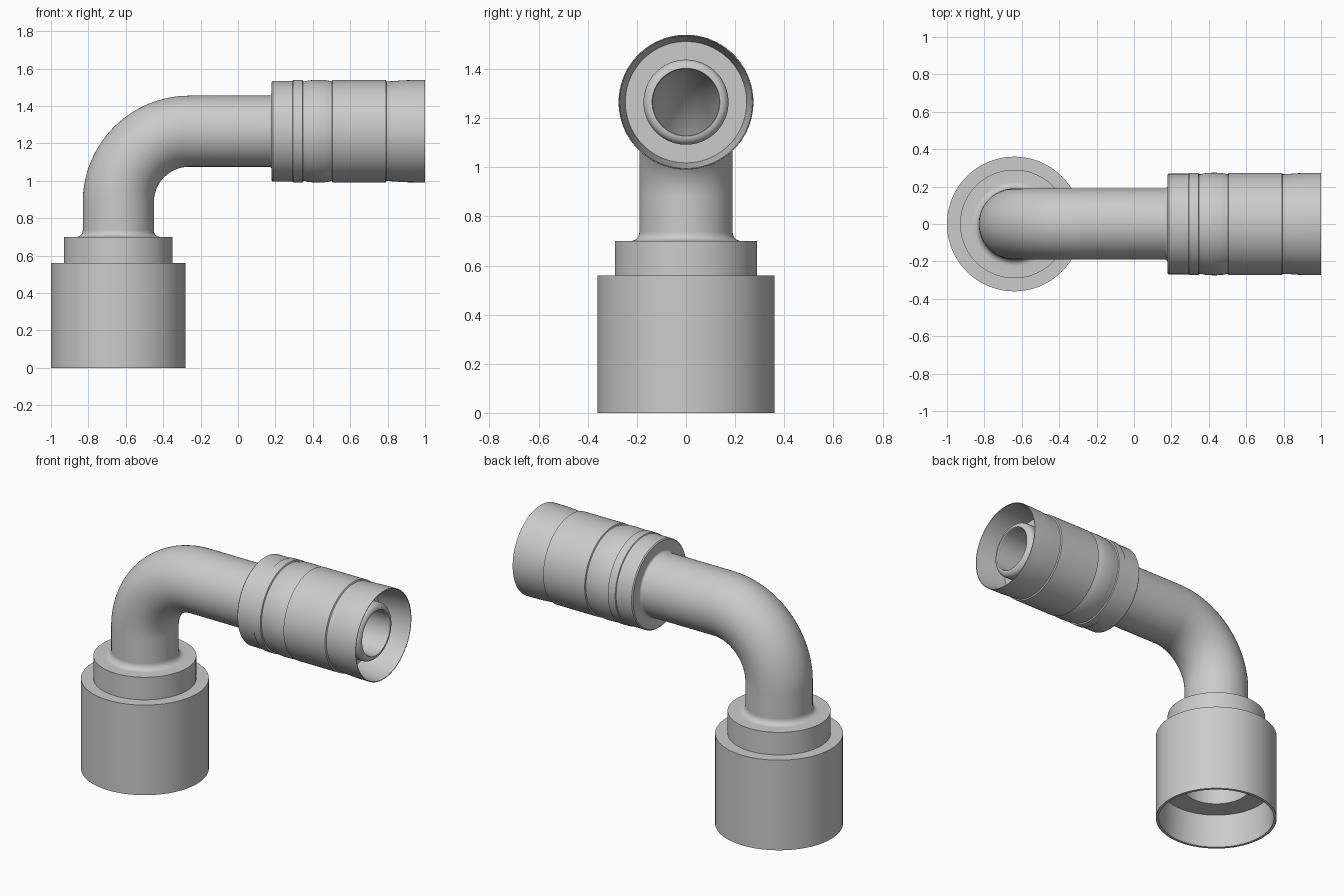
import bpy, bmesh
from math import sin, cos, pi, radians

if "Cube" in bpy.data.objects:
    bpy.data.objects.remove(bpy.data.objects["Cube"])

SIDES = 96
CX, CZ, BEND = -0.64, 1.265, 0.38      # riser axis x, outlet axis z, bend radius


def skin(name, sections):
    """Join circular sections (x, z, direction, radius) into a closed hollow body."""
    bm = bmesh.new()
    rings = []
    for x, z, a, r in sections:
        rings.append([bm.verts.new((x - r * cos(p) * sin(a), r * sin(p), z + r * cos(p) * cos(a)))
                      for p in (2 * pi * i / SIDES for i in range(SIDES))])
    for k, ring in enumerate(rings):
        nxt = rings[(k + 1) % len(rings)]
        for i in range(SIDES):
            j = (i + 1) % SIDES
            bm.faces.new((ring[i], ring[j], nxt[j], nxt[i]))
    bmesh.ops.recalc_face_normals(bm, faces=bm.faces)
    mesh = bpy.data.meshes.new(name)
    bm.to_mesh(mesh)
    bm.free()
    obj = bpy.data.objects.new(name, mesh)
    bpy.context.collection.objects.link(obj)
    bpy.ops.object.select_all(action='DESELECT')
    obj.select_set(True)
    bpy.context.view_layer.objects.active = obj
    bpy.ops.object.shade_smooth_by_angle(angle=radians(30))
    return obj


def arc(c_t, c_r, rad, start, end, steps=8):
    """Points (t, r) along a profile fillet, angles in degrees."""
    return [(c_t + rad * cos(radians(start + (end - start) * i / steps)),
             c_r + rad * sin(radians(start + (end - start) * i / steps)))
            for i in range(steps + 1)]


# Socket: wide cup, collar and fillet round the riser, stepped bore
socket = [(0, 0.343), (0, 0.36), (0.56, 0.36), (0.56, 0.29), (0.70, 0.29)]
socket += arc(0.735, 0.225, 0.035, 180, 270)
socket += [(0.735, 0.137), (0.56, 0.137), (0.56, 0.20), (0.215, 0.20), (0.215, 0.335)]
skin("socket", [(CX, t, pi / 2, r) for t, r in socket])

# Elbow pipe: outer skin forward along the path, bore back again
path = [(CX, 0.69, pi / 2)]
for i in range(33):
    a = pi / 2 * i / 32
    path.append((CX + BEND - BEND * cos(a), CZ - BEND + BEND * sin(a), pi / 2 - a))
path.append((0.20, CZ, 0))
skin("elbow_pipe", [(*p, 0.19) for p in path] + [(*p, 0.136) for p in reversed(path)])

# Coupling: banded sleeve, flared mouth, recessed face and rounded nozzle
coupling = [(0.165, 0.136), (0.165, 0.19)]
coupling += arc(0.165, 0.205, 0.015, 270, 360, 5)
coupling += [(0.18, 0.263), (0.186, 0.269), (0.292, 0.269), (0.295, 0.274),
             (0.345, 0.274), (0.348, 0.266), (0.355, 0.266), (0.375, 0.271), (0.40, 0.2735),
             (0.43, 0.2745), (0.46, 0.2735), (0.485, 0.270), (0.498, 0.266), (0.502, 0.266),
             (0.505, 0.274), (0.79, 0.274), (0.794, 0.266), (0.83, 0.268), (0.87, 0.271),
             (0.91, 0.273), (1.0, 0.274), (1.0, 0.270), (0.80, 0.247), (0.80, 0.173)]
coupling += arc(0.915, 0.138, 0.035, 90, 0)
coupling += [(0.945, 0.135)]
skin("coupling", [(t, CZ, 0, r) for t, r in coupling])
